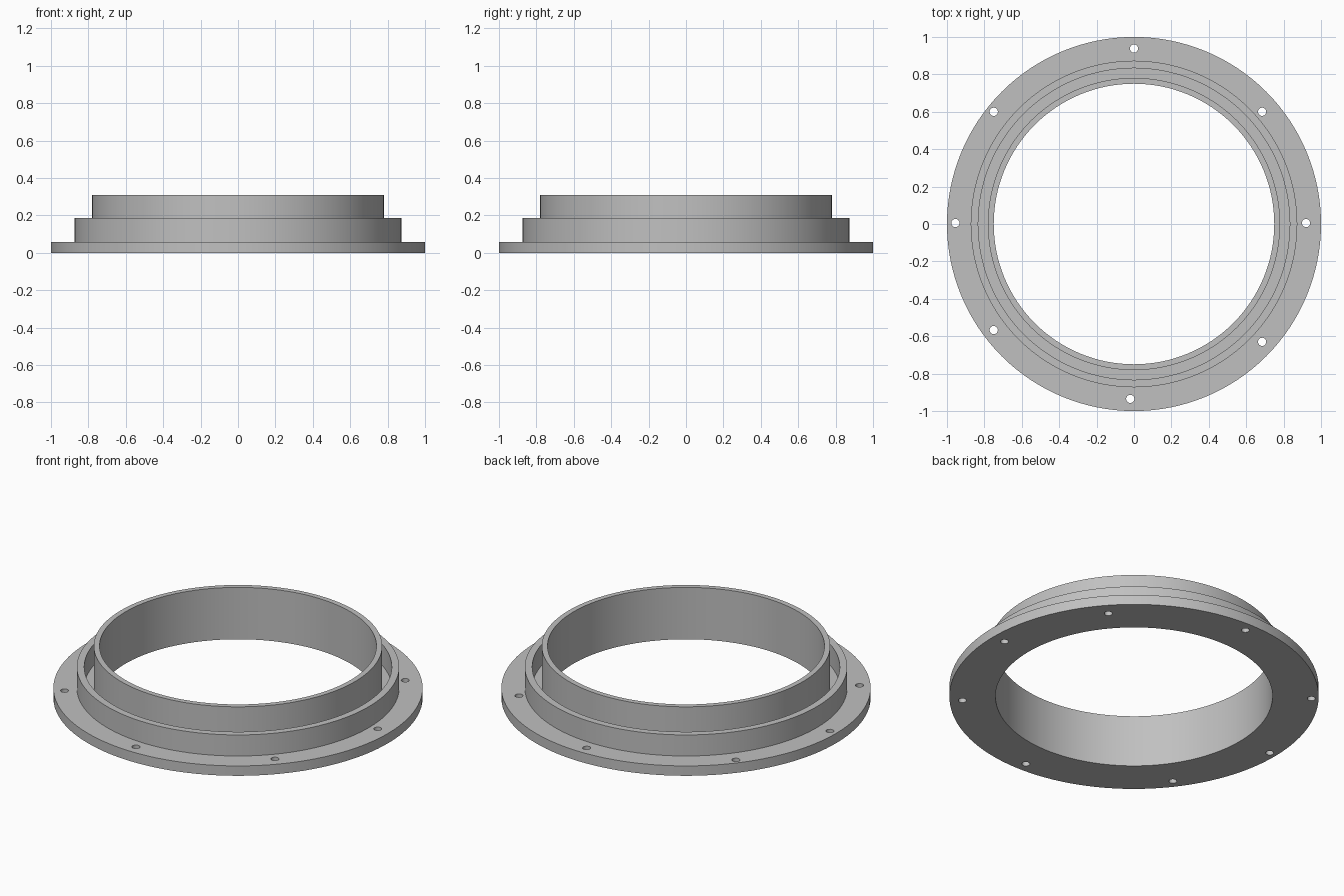
import bpy
import bmesh
import math
from mathutils import Matrix

cube = bpy.data.objects.get("Cube")
if cube:
    bpy.data.objects.remove(cube, do_unlink=True)

# Single grey material
grey = bpy.data.materials.new("plain grey")
grey.use_nodes = True
colour = (0.53, 0.53, 0.53, 1)
grey.diffuse_color = colour
grey.node_tree.nodes["Principled BSDF"].inputs["Base Color"].default_value = colour


def make_object(name, bm):
    bmesh.ops.recalc_face_normals(bm, faces=bm.faces[:])
    mesh = bpy.data.meshes.new(name)
    bm.to_mesh(mesh)
    bm.free()
    mesh.materials.append(grey)
    obj = bpy.data.objects.new(name, mesh)
    bpy.context.collection.objects.link(obj)
    return obj


def lathe(name, profile, steps=128):
    """Revolve a closed (radius, height) outline around z."""
    bm = bmesh.new()
    rings = []
    for i in range(steps):
        a = math.tau * i / steps
        rings.append([bm.verts.new((r * math.cos(a), r * math.sin(a), z))
                      for r, z in profile])
    count = len(profile)
    for i in range(steps):
        a, b = rings[i], rings[(i + 1) % steps]
        for j in range(count):
            k = (j + 1) % count
            bm.faces.new((a[j], b[j], b[k], a[k]))
    return make_object(name, bm)


# Flange with two concentric collars and a groove between them
BORE, INNER, GROOVE, OUTER, RIM = 0.75, 0.781, 0.833, 0.873, 1.0
FLANGE_TOP, STEP_TOP, TOP = 0.059, 0.185, 0.31
ring = lathe("stepped_flange_ring", [
    (BORE, 0), (RIM, 0), (RIM, FLANGE_TOP), (OUTER, FLANGE_TOP),
    (OUTER, STEP_TOP), (GROOVE, STEP_TOP), (GROOVE, FLANGE_TOP),
    (INNER, FLANGE_TOP), (INNER, TOP), (BORE, TOP)])

# Screw holes through the flange, slightly irregular in placement
holes = [(0, 0.938), (-0.75, 0.6), (0.685, 0.6), (-0.955, 0.005),
         (0.92, 0.005), (-0.75, -0.567), (0.685, -0.63), (-0.02, -0.935)]
bm = bmesh.new()
for x, y in holes:
    bmesh.ops.create_cone(bm, cap_ends=True, segments=24, radius1=0.022,
                          radius2=0.022, depth=0.2,
                          matrix=Matrix.Translation((x, y, 0.03)))
cutter = make_object("screw_hole_cutter", bm)
cutter.hide_render = True

cut = ring.modifiers.new("screw_holes", "BOOLEAN")
cut.operation = "DIFFERENCE"
cut.solver = "EXACT"
cut.object = cutter

bpy.ops.object.select_all(action="DESELECT")
ring.select_set(True)
bpy.context.view_layer.objects.active = ring
bpy.ops.object.modifier_apply(modifier=cut.name)
bpy.data.objects.remove(cutter, do_unlink=True)

# Smooth walls, crisp edges
bpy.ops.object.shade_smooth_by_angle(angle=math.radians(30))
